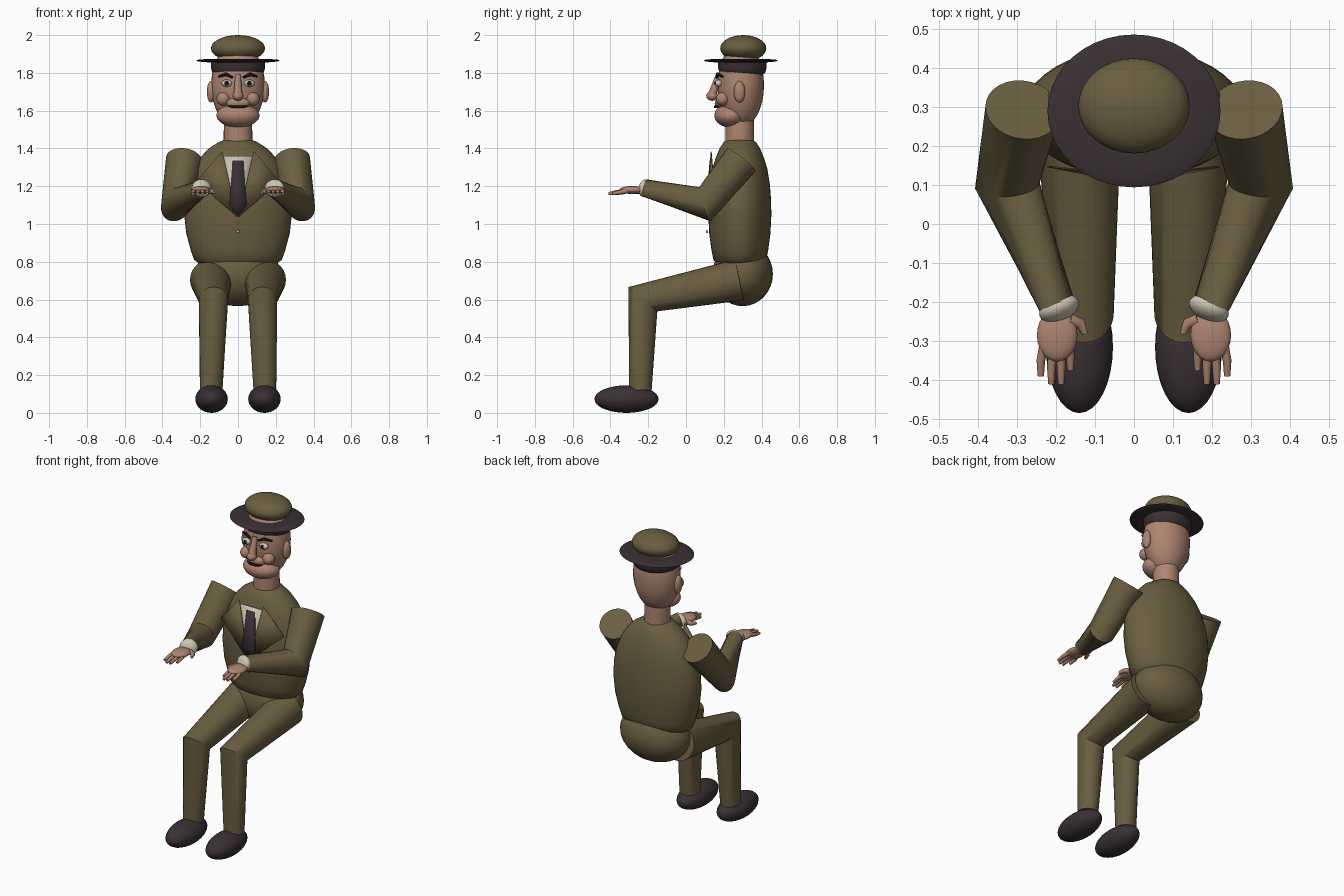
import bpy, bmesh, math
from mathutils import Vector, Matrix

cube = bpy.data.objects.get("Cube")
if cube:
    bpy.data.objects.remove(cube, do_unlink=True)


def material(name, rgb):
    m = bpy.data.materials.new(name)
    m.use_nodes = True
    m.diffuse_color = (*rgb, 1)
    m.node_tree.nodes["Principled BSDF"].inputs["Base Color"].default_value = (*rgb, 1)
    return m


OLIVE = material("olive cloth", (0.145, 0.112, 0.052))
DARK = material("dark leather", (0.042, 0.030, 0.033))
SKIN = material("skin", (0.42, 0.235, 0.165))
WHITE = material("off white", (0.60, 0.56, 0.46))
BLACK = material("black", (0.008, 0.007, 0.007))


def finish(bm, name, mat, angle=40):
    bmesh.ops.recalc_face_normals(bm, faces=bm.faces)
    mesh = bpy.data.meshes.new(name)
    bm.to_mesh(mesh)
    bm.free()
    mesh.materials.append(mat)
    ob = bpy.data.objects.new(name, mesh)
    bpy.context.collection.objects.link(ob)
    bpy.ops.object.select_all(action='DESELECT')
    ob.select_set(True)
    bpy.context.view_layer.objects.active = ob
    bpy.ops.object.shade_smooth_by_angle(angle=math.radians(angle))
    return ob


def ellipsoid(name, mat, centre, radii, segs=32, rot=None):
    bm = bmesh.new()
    bmesh.ops.create_uvsphere(bm, u_segments=segs, v_segments=segs // 2, radius=1)
    turn = rot.to_matrix().to_4x4() if rot else Matrix.Identity(4)
    bm.transform(Matrix.Translation(centre) @ turn @ Matrix.Diagonal((*radii, 1)))
    return finish(bm, name, mat)


def bridge(bm, rings):
    n = len(rings[0])
    for a, b in zip(rings, rings[1:]):
        for i in range(n):
            j = (i + 1) % n
            bm.faces.new((a[i], a[j], b[j], b[i]))
    bm.faces.new(rings[0])
    bm.faces.new(rings[-1])


def tube(name, mat, points, radii, segs=28):
    """Capped tube along a polyline, mitred at each joint."""
    pts = [Vector(p) for p in points]
    dirs = [(b - a).normalized() for a, b in zip(pts, pts[1:])]
    bm = bmesh.new()
    rings = []
    side = dirs[0].cross(Vector((1, 0.01, 0.02))).normalized()
    for k, (p, r) in enumerate(zip(pts, radii)):
        d = dirs[max(k - 1, 0)]
        nxt = dirs[min(k, len(dirs) - 1)]
        plane = (d + nxt).normalized()
        side = (side - d * side.dot(d)).normalized()
        up = d.cross(side)
        ring = []
        for i in range(segs):
            a = math.tau * i / segs
            off = (side * math.cos(a) + up * math.sin(a)) * r
            off -= d * (off.dot(plane) / d.dot(plane))
            ring.append(bm.verts.new(p + off))
        rings.append(ring)
    bridge(bm, rings)
    return finish(bm, name, mat)


def lathe(name, mat, profile, cy, segs=40):
    """Stacked elliptical rings given as (z, x radius, y radius)."""
    bm = bmesh.new()
    rings = [[bm.verts.new((rx * math.cos(math.tau * i / segs),
                            cy + ry * math.sin(math.tau * i / segs), z))
              for i in range(segs)] for z, rx, ry in profile]
    bridge(bm, rings)
    return finish(bm, name, mat)


def chest_y(z):
    return 0.108 + 0.085 * (z - 1.04)


def plate(name, mat, outline, lift):
    """Thin sheet lying in front of the chest; points are (x, z, extra y)."""
    bm = bmesh.new()
    bm.faces.new([bm.verts.new((x, chest_y(z) - lift + dy, z)) for x, z, dy in outline])
    ob = finish(bm, name, mat)
    mod = ob.modifiers.new("thickness", 'SOLIDIFY')
    mod.thickness = 0.004
    mod.offset = 0
    return ob


# Body
lathe("torso", OLIVE, [(0.78, 0.19, 0.11), (0.81, 0.232, 0.14), (0.86, 0.25, 0.15),
                       (0.95, 0.274, 0.162), (1.05, 0.285, 0.167), (1.13, 0.282, 0.165),
                       (1.21, 0.267, 0.159), (1.29, 0.237, 0.146), (1.35, 0.202, 0.128),
                       (1.40, 0.155, 0.107), (1.435, 0.10, 0.085), (1.455, 0.05, 0.045)], 0.285)
ellipsoid("pelvis", OLIVE, (0, 0.30, 0.735), (0.225, 0.16, 0.17))
tube("neck", SKIN, [(0, 0.285, 1.38), (0, 0.285, 1.60)], [0.077, 0.074])

# Shirt, tie and button
plate("shirt_front", WHITE, [(-0.08, 1.36, 0), (0.08, 1.36, 0), (0.01, 1.04, 0), (-0.01, 1.04, 0)], 0)
plate("tie", DARK, [(-0.03, 1.335, 0), (0.03, 1.335, 0), (0.045, 1.10, 0),
                    (0, 1.04, 0), (-0.045, 1.10, 0)], 0.006)
ellipsoid("jacket_button", WHITE, (0, 0.112, 0.96), (0.008, 0.006, 0.008), 12)

# Head
ellipsoid("head", SKIN, (0, 0.29, 1.735), (0.142, 0.123, 0.225))
ellipsoid("chin", SKIN, (0, 0.235, 1.575), (0.114, 0.085, 0.064))
ellipsoid("upper_lip", SKIN, (0, 0.182, 1.64), (0.065, 0.03, 0.03), 20)
tube("nose_bridge", SKIN, [(0, 0.172, 1.79), (0, 0.14, 1.685)], [0.014, 0.024], 16)
ellipsoid("nose_tip", SKIN, (0, 0.138, 1.678), (0.029, 0.031, 0.026), 20)
tube("mouth", BLACK, [(-0.05, 0.168, 1.624), (-0.025, 0.154, 1.62), (0.025, 0.154, 1.62),
                      (0.05, 0.168, 1.624)], [0.004, 0.007, 0.007, 0.004], 10)

# Hat
lathe("hat_band", DARK, [(1.79, 0.125, 0.11), (1.805, 0.138, 0.123), (1.83, 0.144, 0.129),
                         (1.87, 0.144, 0.129)], 0.298)
lathe("hat_brim", DARK, [(1.856, 0.16, 0.14), (1.86, 0.21, 0.185), (1.865, 0.222, 0.196),
                         (1.870, 0.21, 0.185), (1.874, 0.16, 0.14)], 0.29)
ellipsoid("hat_crown", OLIVE, (0, 0.303, 1.93), (0.143, 0.122, 0.07))

# Paired parts
for s, side in ((1, "left"), (-1, "right")):
    def at(x, y, z):
        return (s * x, y, z)

    # Face
    ellipsoid(side + "_ear", SKIN, at(0.143, 0.283, 1.70), (0.022, 0.03, 0.057), 20)
    ellipsoid(side + "_cheek", SKIN, at(0.078, 0.195, 1.662), (0.036, 0.036, 0.036), 20)
    ellipsoid(side + "_eye", WHITE, at(0.06, 0.173, 1.745), (0.028, 0.02, 0.019), 20)
    ellipsoid(side + "_pupil", BLACK, at(0.06, 0.157, 1.745), (0.012, 0.008, 0.013), 16)
    tube(side + "_eyebrow", BLACK, [at(0.027, 0.163, 1.775), at(0.065, 0.168, 1.793),
                                    at(0.103, 0.195, 1.78)], [0.006, 0.009, 0.005], 10)
    # Jacket lapel
    plate(side + "_lapel", OLIVE, [(s * 0.085, 1.385, 0), (s * 0.222, 1.225, 0.028),
                                   (s * 0.005, 1.04, 0), (s * 0.07, 1.33, 0)], 0.004)
    # Sleeve, cuff and hand
    tube(side + "_sleeve", OLIVE, [at(0.285, 0.293, 1.34), at(0.325, 0.10, 1.105),
                                   at(0.195, -0.215, 1.19)], [0.097, 0.080, 0.047])
    aim = Vector((-0.13 * s, -0.315, 0.085)).to_track_quat('Z', 'Y')
    ellipsoid(side + "_cuff", WHITE, at(0.192, -0.217, 1.19), (0.054, 0.048, 0.03), 24, aim)
    ellipsoid(side + "_palm", SKIN, at(0.197, -0.285, 1.18), (0.052, 0.068, 0.021), 24)
    for k, (x0, x1, tip) in enumerate(((0.168, 0.163, -0.375), (0.187, 0.187, -0.41),
                                       (0.207, 0.212, -0.41), (0.228, 0.239, -0.39))):
        tube(f"{side}_finger_{k + 1}", SKIN, [at(x0, -0.30, 1.178), at(x1, tip + 0.04, 1.168),
                                              at(x1, tip, 1.160)], [0.013, 0.011, 0.008], 12)
    tube(side + "_thumb", SKIN, [at(0.165, -0.245, 1.178), at(0.137, -0.255, 1.172),
                                 at(0.126, -0.282, 1.167)], [0.016, 0.013, 0.008], 12)
    # Trouser leg and shoe
    tube(side + "_leg", OLIVE, [at(0.143, 0.285, 0.705), at(0.13, -0.228, 0.602),
                                at(0.142, -0.242, 0.12)], [0.111, 0.078, 0.060])
    ellipsoid(side + "_shoe", DARK, at(0.14, -0.315, 0.073), (0.086, 0.17, 0.073))
